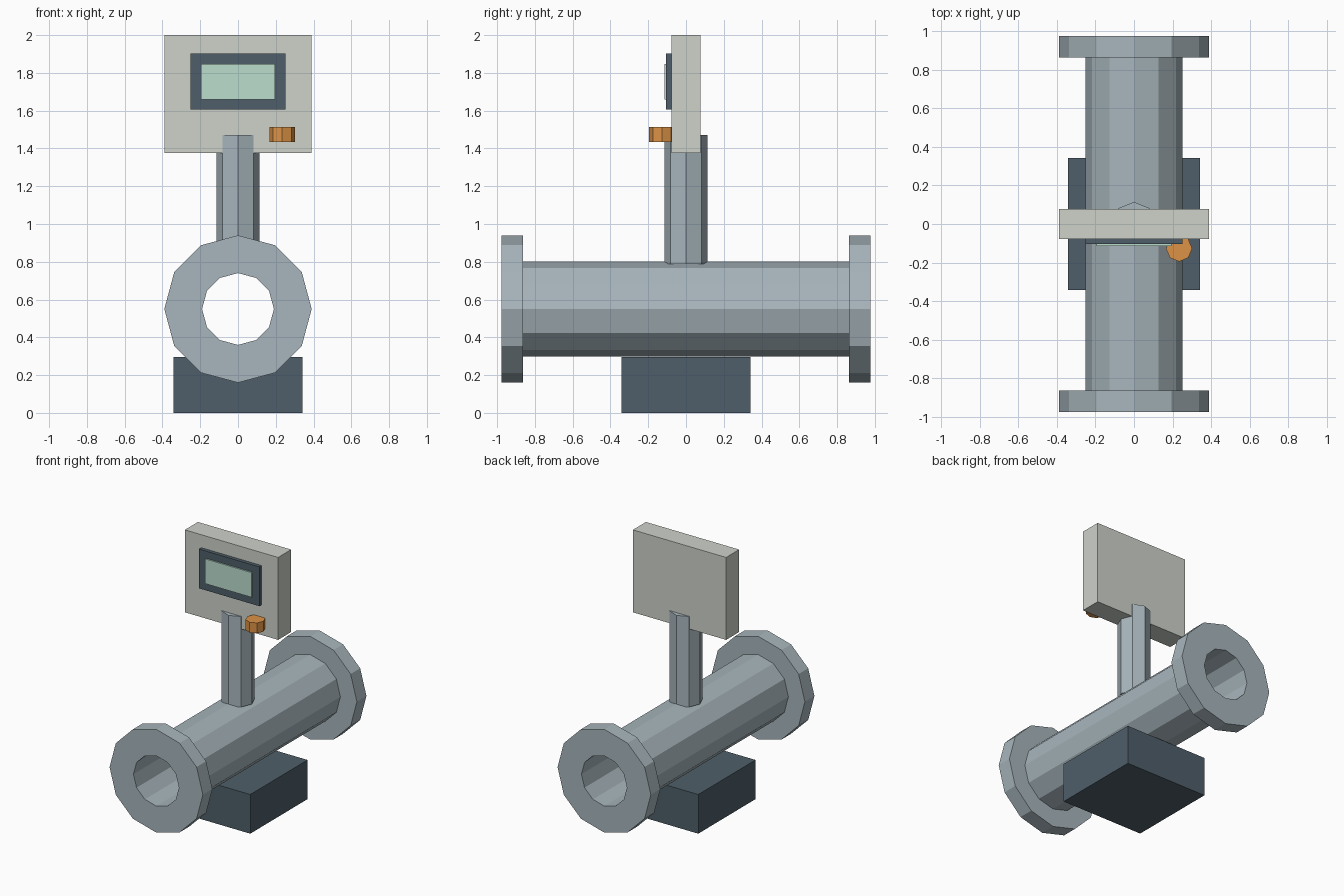
import bpy, bmesh, math

if "Cube" in bpy.data.objects:
    bpy.data.objects.remove(bpy.data.objects["Cube"])


def material(name, rgb):
    mat = bpy.data.materials.new(name)
    # display colour to linear
    mat.diffuse_color = [(c / 255) ** 2.2 for c in rgb] + [1]
    mat.use_nodes = True
    mat.node_tree.nodes["Principled BSDF"].inputs["Base Color"].default_value = mat.diffuse_color
    return mat


STEEL = material("steel", (166, 180, 187))
DARK = material("dark_slate", (80, 95, 105))
CASE = material("case_grey", (205, 209, 201))
GLASS = material("display_green", (186, 220, 203))
ORANGE = material("orange", (218, 145, 72))


def finish(bm, name, mat):
    bmesh.ops.recalc_face_normals(bm, faces=bm.faces)
    mesh = bpy.data.meshes.new(name)
    bm.to_mesh(mesh)
    bm.free()
    mesh.materials.append(mat)
    obj = bpy.data.objects.new(name, mesh)
    bpy.context.collection.objects.link(obj)
    return obj


def box(name, mat, x, y, z):
    """Box from (min, max) ranges."""
    bm = bmesh.new()
    bmesh.ops.create_cube(bm, size=1)
    for v in bm.verts:
        v.co = [lo + (c + 0.5) * (hi - lo) for c, (lo, hi) in zip(v.co, (x, y, z))]
    return finish(bm, name, mat)


def prism(name, mat, centre, radius, z, sides=8):
    """Upright cylinder with a corner facing the front."""
    bm = bmesh.new()
    bmesh.ops.create_cone(bm, cap_ends=True, segments=sides, radius1=radius,
                          radius2=radius, depth=z[1] - z[0])
    bmesh.ops.translate(bm, verts=bm.verts, vec=(*centre, (z[0] + z[1]) / 2))
    return finish(bm, name, mat)


def lathe_y(name, mat, profile, height, sides=12):
    """Revolve a closed (radius, y) profile about a level axis along y."""
    bm = bmesh.new()
    rings = []
    for i in range(sides):
        a = 2 * math.pi * i / sides
        rings.append([bm.verts.new((r * math.sin(a), y, height + r * math.cos(a)))
                      for r, y in profile])
    n = len(profile)
    for i in range(sides):
        a, b = rings[i], rings[(i + 1) % sides]
        for j in range(n):
            k = (j + 1) % n
            bm.faces.new((a[j], a[k], b[k], b[j]))
    return finish(bm, name, mat)


# Hollow pipe with a flange at each end
half = [(0.19, 0.977), (0.39, 0.977), (0.39, 0.863), (0.252, 0.863)]
profile = half + [(r, -y) for r, y in reversed(half)]
lathe_y("flanged_pipe", STEEL, profile, 0.55)

# Foot under the pipe
box("base_block", DARK, (-0.342, 0.342), (-0.342, 0.342), (0, 0.296))

# Stem carrying the readout
prism("stem", STEEL, (0, 0), 0.115, (0.787, 1.472))

# Readout case, bezel and display
box("readout_case", CASE, (-0.39, 0.39), (-0.078, 0.078), (1.377, 2.0))
box("display_bezel", DARK, (-0.252, 0.252), (-0.105, -0.07), (1.605, 1.902))
box("display_screen", GLASS, (-0.195, 0.195), (-0.115, -0.095), (1.66, 1.847))

# Knob on the case front
prism("knob", ORANGE, (0.234, -0.127), 0.068, (1.435, 1.513))
